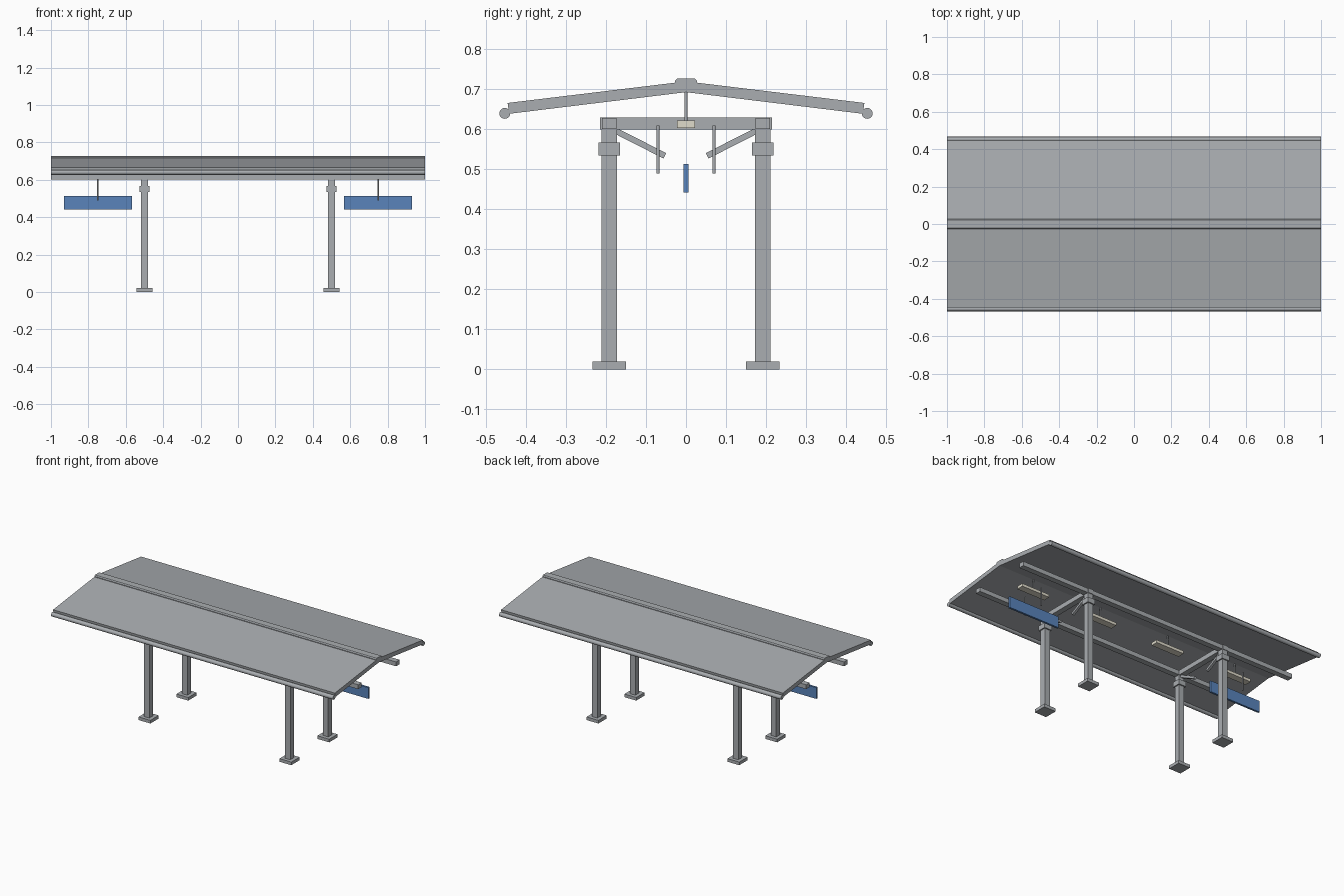
import bpy
from math import radians, atan2, hypot
from mathutils import Matrix

cube = bpy.data.objects.get("Cube")
if cube:
    bpy.data.objects.remove(cube, do_unlink=True)


def material(name, rgb):
    m = bpy.data.materials.new(name)
    m.use_nodes = True
    m.diffuse_color = (*rgb, 1)
    m.node_tree.nodes["Principled BSDF"].inputs["Base Color"].default_value = (*rgb, 1)
    return m


steel = material("steel grey", (0.40, 0.42, 0.44))
blue = material("sign blue", (0.10, 0.23, 0.50))
cream = material("lamp cream", (0.74, 0.71, 0.60))


def finish(name, mat):
    ob = bpy.context.object
    ob.name = name
    ob.data.materials.append(mat)
    return ob


def box(name, centre, size, mat=steel, tilt=0):
    bpy.ops.mesh.primitive_cube_add(size=1, location=centre, rotation=(tilt, 0, 0))
    ob = finish(name, mat)
    ob.data.transform(Matrix.Diagonal((*size, 1)))
    return ob


def rod(name, centre, radius, length, along_x=False, sides=12):
    rot = (0, radians(90), 0) if along_x else (0, 0, 0)
    bpy.ops.mesh.primitive_cylinder_add(vertices=sides, radius=radius, depth=length,
                                        location=centre, rotation=rot)
    bpy.ops.object.shade_smooth_by_angle(angle=radians(40))
    return finish(name, steel)


def extrusion(name, profile, length, mat=steel):
    """Sweep a closed (y, z) profile along x."""
    n = len(profile)
    verts = [(x, y, z) for x in (-length / 2, length / 2) for y, z in profile]
    faces = [tuple(reversed(range(n))), tuple(range(n, 2 * n))]
    faces += [(i, (i + 1) % n, (i + 1) % n + n, i + n) for i in range(n)]
    me = bpy.data.meshes.new(name)
    me.from_pydata(verts, [], faces)
    me.materials.append(mat)
    ob = bpy.data.objects.new(name, me)
    bpy.context.collection.objects.link(ob)
    return ob


LENGTH = 2.0
COLUMN_X, COLUMN_Y = 0.5, 0.192

# Roof: two sloping panels as one gable profile, with a ridge cap
extrusion("roof", [(-0.442, 0.639), (0, 0.693), (0.442, 0.639),
                   (0.446, 0.666), (0, 0.72), (-0.446, 0.666)], LENGTH)
extrusion("ridge_cap", [(-0.028, 0.708), (0.028, 0.708), (0.028, 0.721),
                        (0.022, 0.727), (-0.022, 0.727), (-0.028, 0.721)], LENGTH)

for sy, side in ((-1, "front"), (1, "back")):
    rod(f"{side}_gutter", (0, sy * 0.453, 0.64), 0.0135, LENGTH, True, 20)
    box(f"{side}_long_beam", (0, sy * COLUMN_Y, 0.615), (LENGTH, 0.036, 0.028))

for sx, end in ((-1, "right"), (1, "left")):
    x = sx * COLUMN_X
    # Portal frame: cross beam, columns, feet, collars and knee braces
    box(f"{end}_cross_beam", (x, 0, 0.615), (0.036, 0.43, 0.03))
    for sy, side in ((-1, "front"), (1, "back")):
        y = sy * COLUMN_Y
        tag = f"{side}_{end}"
        box(f"{tag}_column", (x, y, 0.308), (0.038, 0.038, 0.59))
        box(f"{tag}_foot", (x, y, 0.01), (0.084, 0.084, 0.02))
        box(f"{tag}_collar", (x, y, 0.551), (0.054, 0.054, 0.032))
        dy, dz = 0.122, 0.062
        box(f"{tag}_brace", (x, sy * 0.114, 0.565), (0.016, hypot(dy, dz), 0.015),
            tilt=-sy * atan2(dz, dy) * -1)
        # Hangers beside the sign
        rod(f"{tag}_sign_hanger", (sx * 0.75, sy * 0.07, 0.55), 0.004, 0.12)
    box(f"{end}_sign", (sx * 0.748, 0, 0.478), (0.364, 0.013, 0.072), blue)

# Row of pendant lamps under the ridge
for i in range(4):
    x = -0.75 + i * 0.5
    box(f"lamp_{i + 1}", (x, 0, 0.613), (0.2, 0.045, 0.018), cream)
    rod(f"lamp_stem_{i + 1}", (x, 0, 0.66), 0.004, 0.08)
